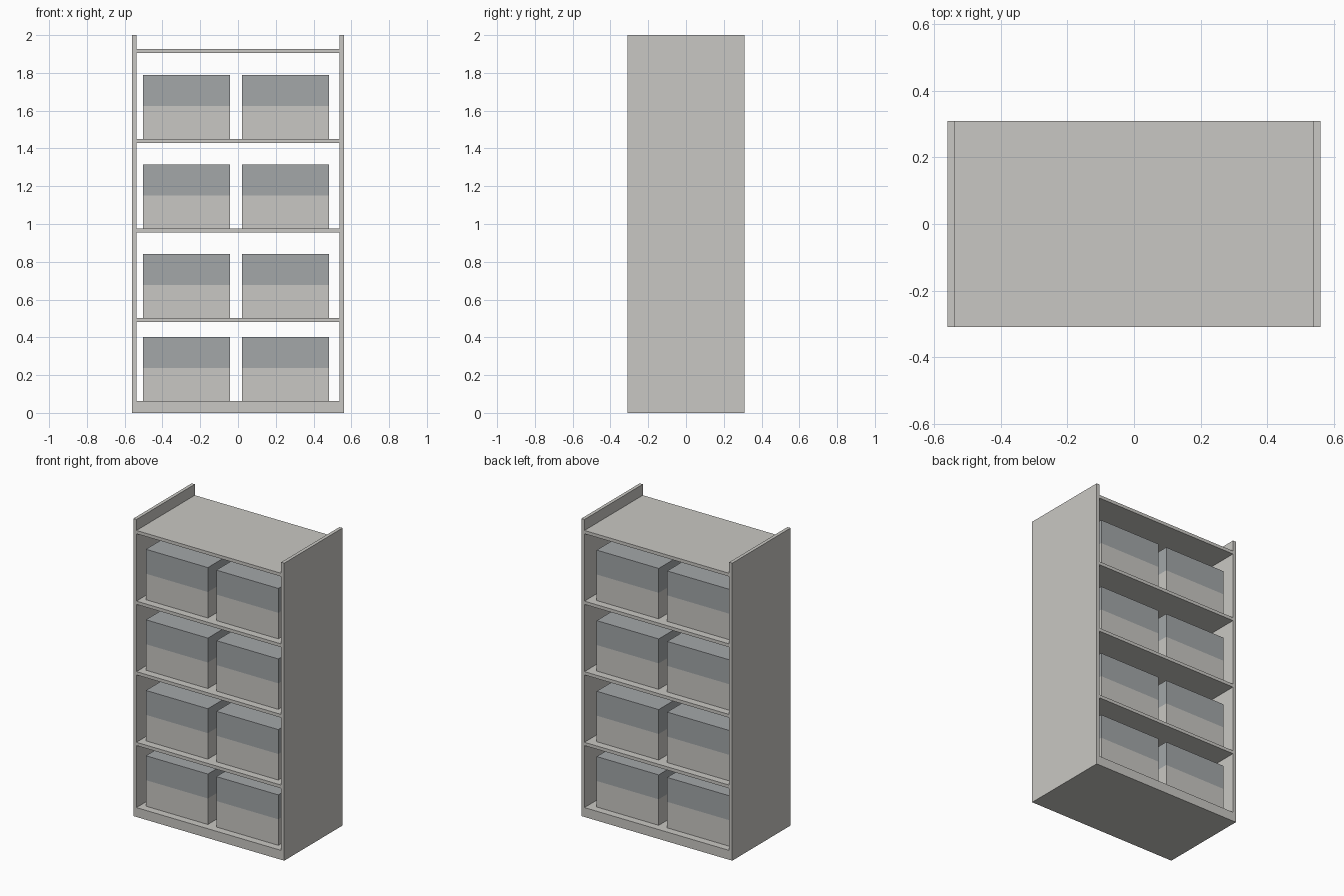
import bpy, bmesh

if "Cube" in bpy.data.objects:
    bpy.data.objects.remove(bpy.data.objects["Cube"])


def material(name, rgb):
    m = bpy.data.materials.new(name)
    m.diffuse_color = (*rgb, 1)
    m.use_nodes = True
    m.node_tree.nodes["Principled BSDF"].inputs["Base Color"].default_value = m.diffuse_color
    return m


pale = material("pale_grey", (0.584, 0.574, 0.546))
blue = material("blue_grey", (0.366, 0.386, 0.397))

W, D, H = 0.561, 0.31, 2.0      # half width, half depth, height
INNER, BASE, SHELF = 0.538, 0.063, 0.022


def finish(name, bm, mats):
    bmesh.ops.recalc_face_normals(bm, faces=bm.faces)
    mesh = bpy.data.meshes.new(name)
    bm.to_mesh(mesh)
    bm.free()
    for m in mats:
        mesh.materials.append(m)
    obj = bpy.data.objects.new(name, mesh)
    bpy.context.collection.objects.link(obj)
    return obj


def box(x0, x1, y0, y1, z0, z1):
    bm = bmesh.new()
    bmesh.ops.create_cube(bm, size=1)
    for v in bm.verts:
        v.co.x = x1 if v.co.x > 0 else x0
        v.co.y = y1 if v.co.y > 0 else y0
        v.co.z = z1 if v.co.z > 0 else z0
    return bm


# Frame: side panels and plinth as one U profile, extruded front to back
profile = [(-W, 0), (W, 0), (W, H), (INNER, H), (INNER, BASE),
           (-INNER, BASE), (-INNER, H), (-W, H)]
bm = bmesh.new()
face = bm.faces.new([bm.verts.new((x, -D, z)) for x, z in profile])
ext = bmesh.ops.extrude_face_region(bm, geom=[face])
bmesh.ops.translate(bm, vec=(0, 2 * D, 0),
                    verts=[g for g in ext["geom"] if isinstance(g, bmesh.types.BMVert)])
finish("frame", bm, [pale])

# Shelves, flush with the frame at front and back
shelf_tops = [0.502, 0.977, 1.451, 1.926]
for i, z in enumerate(shelf_tops):
    finish(f"shelf_{i + 1}", box(-INNER, INNER, -D, D, z - SHELF, z), [pale])

# Storage boxes: two per level, upper part blue grey
BOX_H, SPLIT = 0.339, 0.175
for i, z in enumerate([BASE] + shelf_tops[:3]):
    for side, x in (("left", -0.503), ("right", 0.021)):
        bm = box(x, x + 0.461, -0.26, 0.26, z, z + BOX_H)
        bmesh.ops.bisect_plane(bm, geom=bm.verts[:] + bm.edges[:] + bm.faces[:],
                               plane_co=(0, 0, z + SPLIT), plane_no=(0, 0, 1))
        for f in bm.faces:
            f.material_index = int(f.calc_center_median().z > z + SPLIT)
        finish(f"storage_box_{side}_{i + 1}", bm, [pale, blue])
